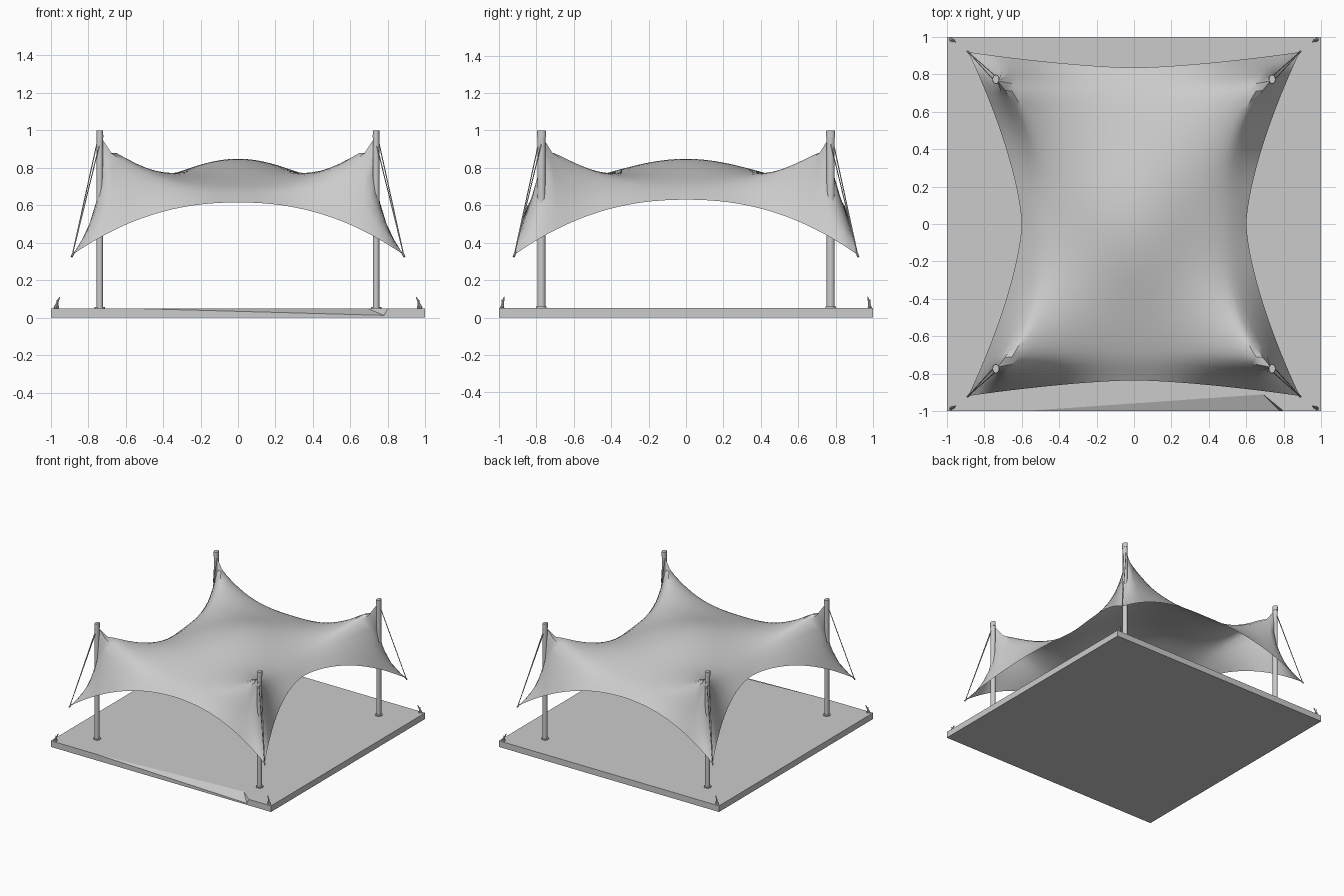
import bpy, bmesh, math
from mathutils import Vector

if "Cube" in bpy.data.objects:
    bpy.data.objects.remove(bpy.data.objects["Cube"])


def material(name, v):
    m = bpy.data.materials.new(name)
    m.diffuse_color = (v, v, v, 1)
    m.use_nodes = True
    m.node_tree.nodes["Principled BSDF"].inputs["Base Color"].default_value = m.diffuse_color
    return m


GREY = material("pale grey", 0.6)


def add_object(name, bm, smooth=True):
    me = bpy.data.meshes.new(name)
    bm.to_mesh(me)
    bm.free()
    ob = bpy.data.objects.new(name, me)
    bpy.context.collection.objects.link(ob)
    me.materials.append(GREY)
    if smooth:
        bpy.ops.object.select_all(action='DESELECT')
        ob.select_set(True)
        bpy.context.view_layer.objects.active = ob
        bpy.ops.object.shade_smooth_by_angle(angle=math.radians(40))
    return ob


def rod(name, a, b, r1, r2=None, segments=16, squash=1.0):
    """Straight round rod from a to b, optionally tapered or flattened in x."""
    a, b = Vector(a), Vector(b)
    bm = bmesh.new()
    bmesh.ops.create_cone(bm, cap_ends=True, segments=segments, radius1=r1,
                          radius2=r1 if r2 is None else r2, depth=(b - a).length)
    turn = (b - a).to_track_quat('Z', 'Y')
    for v in bm.verts:
        v.co.x *= squash
        v.co = turn @ v.co + (a + b) / 2
    return add_object(name, bm)


# Base slab with a shallow chipped wedge along its front edge
T = 0.05
bm = bmesh.new()
b0, b1, b2, b3 = [bm.verts.new((x, y, 0)) for x, y in ((-1, -1), (1, -1), (1, 1), (-1, 1))]
t0, t1, t2, t3 = [bm.verts.new((x, y, T)) for x, y in ((-1, -1), (1, -1), (1, 1), (-1, 1))]
s = bm.verts.new((-0.6, -1, T))
p = bm.verts.new((0.78, -1, 0.012))
q = bm.verts.new((0.69, -0.91, T))
r = bm.verts.new((0.80, -1, T))
for f in ((b3, b2, b1, b0), (b1, b2, t2, t1), (b2, b3, t3, t2), (b3, b0, t0, t3),
          (b0, b1, t1, r, p, s, t0), (t0, s, q, r, t1, t2, t3), (s, p, q), (p, r, q)):
    bm.faces.new(f)
bmesh.ops.recalc_face_normals(bm, faces=bm.faces[:])
add_object("base_slab", bm, smooth=False)

# Canopy: stretched membrane with fixed hems, ridges between poles and a raised centre
N = 40
RIDGE = 0.8


def fixed_point(u, v):
    """Position of hem and ridge points; None where the cloth hangs free."""
    a, b = abs(u), abs(v)
    if b > 0.999:      # front and back hem
        return [0.885 * u, math.copysign(0.835 + 0.083 * a ** 1.5, v), 0.615 - 0.28 * a ** 2.2]
    if a > 0.999:      # side hems
        return [math.copysign(0.6 + 0.285 * b ** 1.5, u), 0.918 * v, 0.63 - 0.295 * b ** 2.2]
    if abs(b - RIDGE) < 0.001 and a <= RIDGE + 0.001:    # front and back ridge
        k = a / RIDGE
        return [0.73 * u / RIDGE, math.copysign(0.72 + 0.045 * k ** 3, v), 0.685 + 0.275 * k ** 2.6]
    if abs(a - RIDGE) < 0.001 and b <= RIDGE + 0.001:    # side ridges
        k = b / RIDGE
        return [math.copysign(0.51 + 0.22 * k ** 3, u), 0.765 * v / RIDGE, 0.70 + 0.26 * k ** 2.6]
    return None


def relax(grid, pinned, axis, load, rounds=160, omega=1.8):
    for _ in range(rounds):
        for i in range(1, N):
            for j in range(1, N):
                if not pinned[i][j]:
                    c = grid[i][j]
                    avg = (grid[i - 1][j][axis] + grid[i + 1][j][axis]
                           + grid[i][j - 1][axis] + grid[i][j + 1][axis]) / 4
                    c[axis] += omega * (avg + load[i][j] - c[axis])


par = [-1 + 2 * i / N for i in range(N + 1)]
grid = [[fixed_point(u, v) for v in par] for u in par]
pinned = [[g is not None for g in row] for row in grid]
for i, u in enumerate(par):
    for j, v in enumerate(par):
        if grid[i][j] is None:
            grid[i][j] = [0.75 * u, 0.9 * v, 0.72]
none = [[0.0] * (N + 1) for _ in par]
for axis in range(3):
    relax(grid, pinned, axis, none)

# Dome lift, scaled so that the centre reaches its height
lift = [[[0.0] for _ in par] for _ in par]
push = [[max(0.0, 1 - (u * u + v * v) / 0.2) for v in par] for u in par]
relax(lift, pinned, 0, push)
mid = N // 2
scale = (0.85 - grid[mid][mid][2]) / lift[mid][mid][0]
for i in range(N + 1):
    for j in range(N + 1):
        grid[i][j][2] += scale * lift[i][j][0]

# Round the ridges, keeping hems and pole peaks in place
for _ in range(3):
    old = [[c[:] for c in row] for row in grid]
    for i in range(1, N):
        for j in range(1, N):
            if abs(abs(par[i]) - RIDGE) < 0.001 and abs(abs(par[j]) - RIDGE) < 0.001:
                continue
            for k in range(3):
                avg = (old[i - 1][j][k] + old[i + 1][j][k] + old[i][j - 1][k] + old[i][j + 1][k]) / 4
                grid[i][j][k] = 0.5 * old[i][j][k] + 0.5 * avg

bm = bmesh.new()
vs = [[bm.verts.new(c) for c in row] for row in grid]
for i in range(N):
    for j in range(N):
        bm.faces.new((vs[i][j], vs[i + 1][j], vs[i + 1][j + 1], vs[i][j + 1]))
canopy = add_object("canopy", bm)
canopy.data.polygons.foreach_set("use_smooth", [True] * len(canopy.data.polygons))

# Poles, feet, caps, guy ropes and ground pegs at each corner
for sx in (-1, 1):
    for sy in (-1, 1):
        x, y = 0.738 * sx, 0.773 * sy
        rod("pole", (x, y, T), (x, y, 0.98), 0.021, squash=0.85)
        rod("pole_foot", (x, y, T), (x, y, T + 0.008), 0.028)
        rod("pole_cap", (x, y, 0.962), (x, y, 1.0), 0.025, 0.023, squash=0.75)
        for d in (-0.008, 0.008):
            rod("guy_rope", (x + d * sx, y - d * sy, 0.965),
                (0.885 * sx, 0.918 * sy, 0.335), 0.0028, segments=6)
        rod("hem_ring", (0.876 * sx, 0.91 * sy, 0.35), (0.889 * sx, 0.922 * sy, 0.325), 0.006, segments=8)
        rod("peg", (0.978 * sx, 0.985 * sy, T), (0.952 * sx, 0.972 * sy, 0.11), 0.009, 0.003, 8)
        rod("peg_hook", (0.962 * sx, 0.978 * sy, T), (0.966 * sx, 0.985 * sy, 0.095), 0.007, 0.003, 8)
